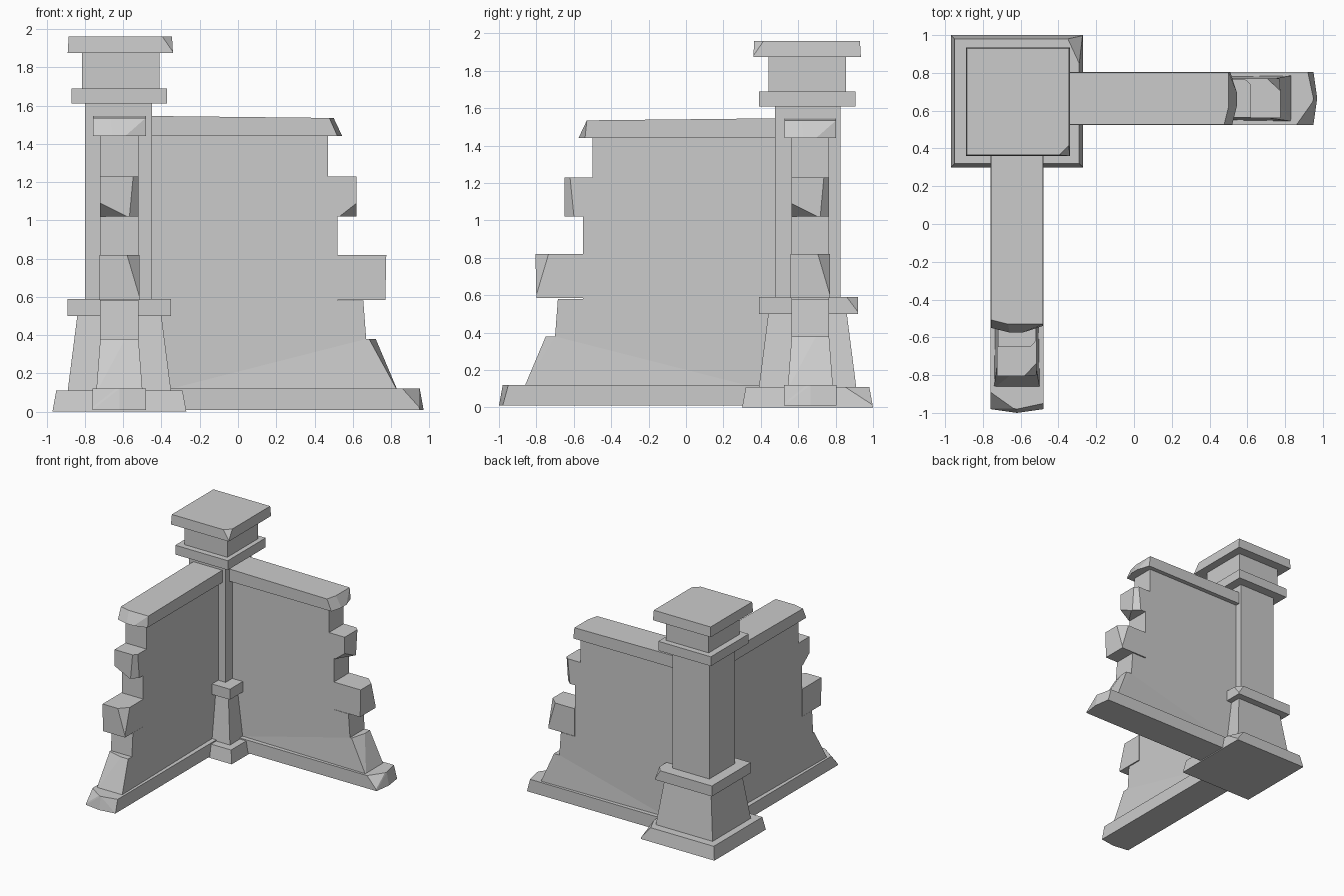
import bpy, bmesh
from mathutils import Vector

cube = bpy.data.objects.get("Cube")
if cube:
    bpy.data.objects.remove(cube, do_unlink=True)

# Single stone colour
stone = bpy.data.materials.new("grey stone")
stone.use_nodes = True
grey = (0.6, 0.6, 0.6, 1)
stone.diffuse_color = grey
stone.node_tree.nodes["Principled BSDF"].inputs["Base Color"].default_value = grey


def finish(name, bm):
    bmesh.ops.recalc_face_normals(bm, faces=bm.faces)
    mesh = bpy.data.meshes.new(name)
    bm.to_mesh(mesh)
    bm.free()
    mesh.materials.append(stone)
    bpy.context.collection.objects.link(bpy.data.objects.new(name, mesh))


def stone_block(name, points, chips=(), place=Vector):
    """Convex block around points; each chip is three points of a cutting plane."""
    bm = bmesh.new()
    for p in points:
        bm.verts.new(place(p))
    bmesh.ops.convex_hull(bm, input=bm.verts)
    bmesh.ops.dissolve_limit(bm, angle_limit=0.01, verts=bm.verts, edges=bm.edges)
    centre = sum((v.co for v in bm.verts), Vector()) / len(bm.verts)
    for chip in chips:
        a, b, c = [Vector(place(p)) for p in chip]
        normal = (b - a).cross(c - a).normalized()
        if normal.dot(centre - a) > 0:
            normal = -normal
        cut = bmesh.ops.bisect_plane(bm, geom=bm.verts[:] + bm.edges[:] + bm.faces[:],
                                     plane_co=a, plane_no=normal, clear_outer=True)
        rim = [e for e in cut["geom_cut"] if isinstance(e, bmesh.types.BMEdge)]
        bmesh.ops.holes_fill(bm, edges=rim, sides=0)
    finish(name, bm)


def tier(name, x0, x1, y0, y1, z0, z1, inset=0.0, chips=()):
    """Pillar tier, narrowing by inset at the top."""
    points = [(x, y, z) for z, i in ((z0, 0), (z1, inset))
              for x in (x0 + i, x1 - i) for y in (y0 + i, y1 - i)]
    stone_block(name, points, chips)


# Corner pillar
tier("pillar_base", -0.97, -0.27, 0.30, 1.0, 0, 0.11, 0.02,
     [((-0.35, 0.98, 0.11), (-0.29, 0.85, 0.11), (-0.27, 1.0, 0.01))])
tier("pillar_plinth", -0.89, -0.35, 0.39, 0.91, 0.11, 0.5, 0.05)
tier("pillar_band", -0.89, -0.35, 0.39, 0.92, 0.5, 0.59, 0,
     [((-0.35, 0.86, 0.59), (-0.4, 0.92, 0.59), (-0.35, 0.92, 0.51))])
tier("pillar_shaft", -0.80, -0.45, 0.475, 0.825, 0.59, 1.61)
tier("pillar_collar", -0.87, -0.37, 0.39, 0.905, 1.61, 1.69)
tier("pillar_neck", -0.815, -0.41, 0.44, 0.855, 1.69, 1.875)
tier("pillar_cap", -0.89, -0.34, 0.36, 0.935, 1.875, 1.96, 0.005,
     [((-0.40, 0.36, 1.96), (-0.34, 0.42, 1.96), (-0.34, 0.36, 1.88))])


def extrude(outline, half):
    """Points of an outline (along, height) repeated on both wall sides."""
    return [(u, v, z) for u, z in outline for v in (-half, half)]


def left_place(p):
    return Vector((p[0], 0.665 + p[1], p[2]))


def front_place(p):
    return Vector((p[1] - 0.62, -p[0] - 0.03, p[2]))


# Two broken walls leaving the pillar at a right angle
for side, place in (("left", left_place), ("front", front_place)):
    # Main panel with a stepped end
    outline = [(-0.6, 0.1), (0.67, 0.1), (0.67, 0.38), (0.655, 0.58), (0.52, 0.58),
               (0.52, 1.02), (0.47, 1.02), (0.47, 1.45), (-0.6, 1.45)]
    bm = bmesh.new()
    rings = [[bm.verts.new(place((u, v, z))) for u, z in outline] for v in (-0.1, 0.1)]
    for ring in rings:
        bm.faces.new(ring)
    for i in range(len(outline)):
        bm.faces.new((rings[0][i - 1], rings[0][i], rings[1][i], rings[1][i - 1]))
    finish(side + "_wall_panel", bm)

    # Flared lower course
    stone_block(side + "_wall_foot",
                extrude([(-0.35, 0.12), (0.67, 0.38), (0.72, 0.38)], 0.1)
                + extrude([(0.83, 0.12)], 0.12),
                [((0.685, -0.1, 0.38), (0.72, 0.03, 0.38), (0.83, -0.11, 0.12))], place)

    # Base course with a broken end
    stone_block(side + "_wall_base",
                extrude([(-0.6, 0.01), (-0.6, 0.12), (0.95, 0.01), (0.92, 0.12)], 0.14)
                + [(0.97, 0, 0.01), (0.95, 0, 0.12)],
                [((0.86, -0.14, 0.12), (0.95, -0.14, 0.02), (0.945, -0.02, 0.12))], place)

    # Protruding end stones
    stone_block(side + "_lower_end_stone",
                extrude([(0.52, 0.585), (0.52, 0.82), (0.77, 0.585), (0.775, 0.82)], 0.105),
                [((0.775, 0.105, 0.585), (0.705, 0.105, 0.82), (0.775, 0.04, 0.82))], place)
    stone_block(side + "_upper_end_stone",
                extrude([(0.47, 1.02), (0.47, 1.23), (0.62, 1.02), (0.62, 1.23)], 0.1),
                [((0.53, -0.1, 1.02), (0.62, -0.1, 1.09), (0.62, 0.04, 1.02)),
                 ((0.57, 0.1, 1.03), (0.58, 0.1, 1.13), (0.62, 0.06, 1.1))], place)

    # Coping on top
    stone_block(side + "_wall_coping",
                extrude([(-0.6, 1.44), (-0.6, 1.547), (0.545, 1.44), (0.5, 1.535)], 0.138),
                [((0.475, -0.138, 1.54), (0.52, -0.138, 1.44), (0.52, -0.03, 1.5)),
                 ((0.5, 0.138, 1.535), (0.51, 0.138, 1.44), (0.545, 0.03, 1.44))], place)
